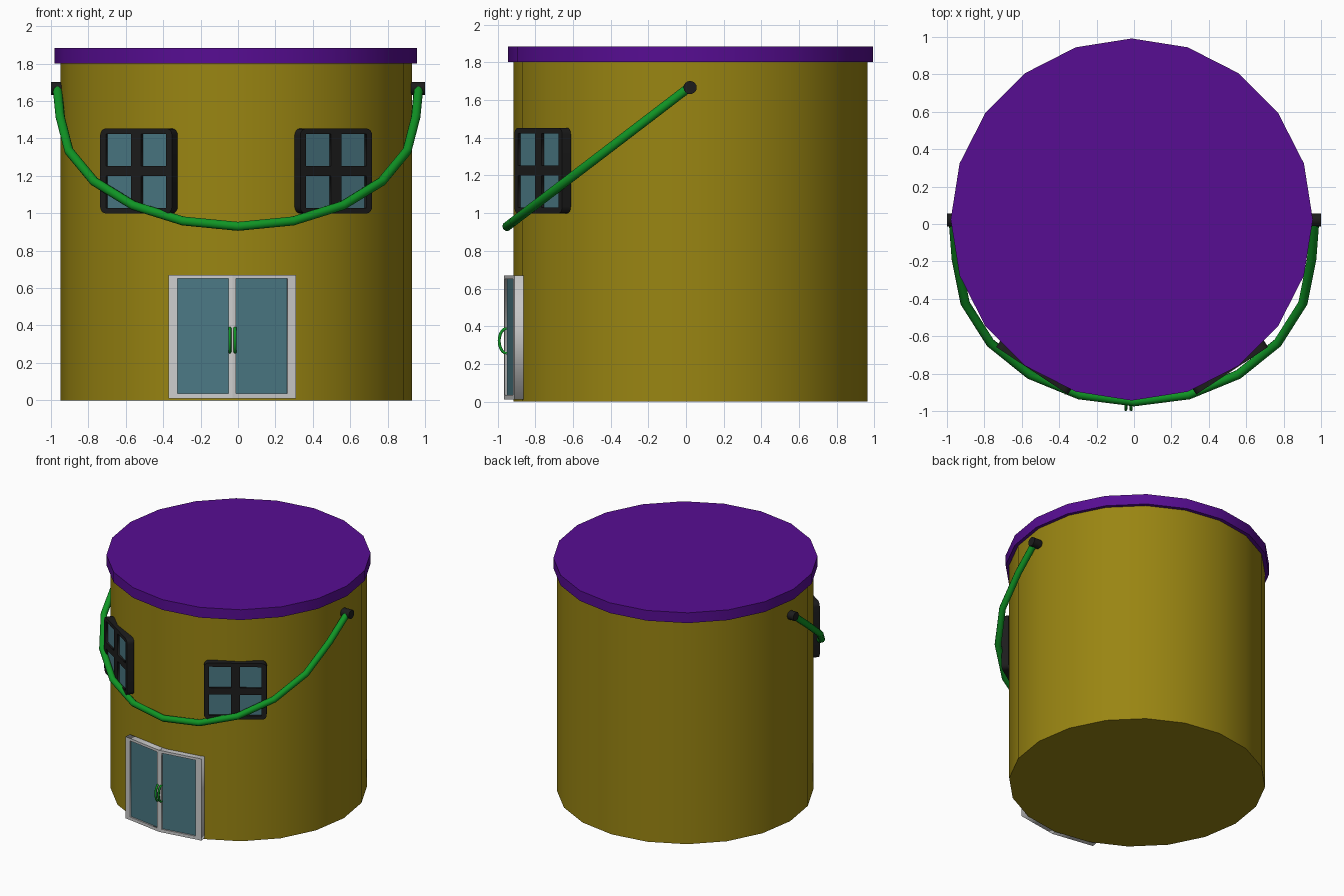
import bpy, math
from mathutils import Matrix, Vector

if "Cube" in bpy.data.objects:
    bpy.data.objects.remove(bpy.data.objects["Cube"])

CX, CY = -0.01, 0.024   # axis of the round body


def material(name, rgb):
    m = bpy.data.materials.new(name)
    m.diffuse_color = (*rgb, 1)
    m.use_nodes = True
    m.node_tree.nodes["Principled BSDF"].inputs["Base Color"].default_value = m.diffuse_color
    return m


YELLOW = material("mustard", (0.32, 0.235, 0.006))
PURPLE = material("purple", (0.095, 0.004, 0.29))
GREEN = material("green", (0.005, 0.30, 0.018))
BLACK = material("black", (0.012, 0.012, 0.012))
GLASS = material("glass", (0.07, 0.19, 0.23))


def finish(ob, name, mat, smooth=None):
    ob.name = name
    if mat:
        ob.data.materials.append(mat)
    if smooth:
        bpy.ops.object.select_all(action='DESELECT')
        ob.select_set(True)
        bpy.context.view_layer.objects.active = ob
        bpy.ops.object.shade_smooth_by_angle(angle=math.radians(smooth))
    return ob


def cylinder(name, r, depth, loc, mat, sides=20, rot=(0, 0, 0), smooth=30):
    bpy.ops.mesh.primitive_cylinder_add(vertices=sides, radius=r, depth=depth,
                                        location=loc, rotation=rot)
    return finish(bpy.context.object, name, mat, smooth)


def to_mesh(curve, name, mat, matrix=Matrix(), smooth=None):
    tmp = bpy.data.objects.new("tmp", curve)
    bpy.context.collection.objects.link(tmp)
    bpy.context.view_layer.update()
    dg = bpy.context.evaluated_depsgraph_get()
    mesh = bpy.data.meshes.new_from_object(tmp.evaluated_get(dg))
    bpy.data.objects.remove(tmp)
    ob = bpy.data.objects.new(name, mesh)
    bpy.context.collection.objects.link(ob)
    ob.matrix_world = matrix
    return finish(ob, name, mat, smooth)


def add_spline(curve, pts, cyclic):
    s = curve.splines.new('POLY')
    s.points.add(len(pts) - 1)
    for p, co in zip(s.points, pts):
        p.co = (*co, 1)
    s.use_cyclic_u = cyclic


def tube(name, pts, r, mat):
    c = bpy.data.curves.new(name, 'CURVE')
    c.dimensions = '3D'
    c.bevel_depth, c.bevel_resolution, c.use_fill_caps = r, 3, True
    add_spline(c, pts, False)
    return to_mesh(c, name, mat, smooth=50)


def rect(x0, x1, y0, y1, r=0.0):
    if not r:
        return [(x0, y0, 0), (x1, y0, 0), (x1, y1, 0), (x0, y1, 0)]
    pts = []
    for k, (cx, cy) in enumerate([(x1 - r, y1 - r), (x0 + r, y1 - r),
                                  (x0 + r, y0 + r), (x1 - r, y0 + r)]):
        for i in range(5):
            a = math.radians(90 * k + 22.5 * i)
            pts.append((cx + r * math.cos(a), cy + r * math.sin(a), 0))
    return pts


def plate(name, outline, holes, depth, matrix, mat):
    # upright flat plate with cut-outs, extruded evenly about its plane
    c = bpy.data.curves.new(name, 'CURVE')
    c.dimensions, c.fill_mode, c.extrude = '2D', 'BOTH', depth / 2
    for loop in [outline] + holes:
        add_spline(c, loop, True)
    return to_mesh(c, name, mat, matrix)


def facing(x, y, z, turn):
    return (Matrix.Translation((x, y, z)) @ Matrix.Rotation(turn, 4, 'Z')
            @ Matrix.Rotation(math.pi / 2, 4, 'X'))


# bucket-shaped body and flat roof lid
cylinder("body", 0.94, 1.81, (CX, CY, 0.905), YELLOW)
cylinder("roof_lid", 0.968, 0.083, (CX - 0.002, CY, 1.843), PURPLE)

# hinge pins
for side, s in (("left", -1), ("right", 1)):
    cylinder(side + "_hinge", 0.035, 0.1, (s * 0.95, 0.022, 1.667), BLACK,
             16, (0, math.pi / 2, 0))

# hanging carry handle: half circle with straight ends in a tilted plane
d = Vector((0, -0.97, -0.74)).normalized()
c0 = Vector((0, -0.95, 0.93)) - d * 0.96
path = [Vector((-0.965, 0.01, 1.663))]
for i in range(11):
    t = math.pi * i / 10
    path.append(c0 + Vector((-0.95 * math.cos(t), 0, 0)) + d * 0.96 * math.sin(t))
path.append(Vector((0.965, 0.01, 1.663)))
tube("carry_handle", path, 0.025, GREEN)

# four-pane windows
for side, s in (("left", -1), ("right", 1)):
    a = s * math.radians(33.5)

    def at(r):
        return facing(CX + r * math.sin(a), CY - r * math.cos(a), 1.226, a)
    holes = [rect(*u, *v) for u in ((-0.193, -0.033), (0.033, 0.193))
             for v in ((-0.197, -0.027), (0.027, 0.197))]
    plate(side + "_window_frame", rect(-0.23, 0.23, -0.227, 0.227, 0.035),
          holes, 0.055, at(0.942), BLACK)
    plate(side + "_window_glass", rect(-0.21, 0.21, -0.21, 0.21), [], 0.02,
          at(0.944), GLASS)

# double door, each leaf angled to follow the wall
for side, s in (("left", -1), ("right", 1)):
    a = s * math.radians(9)

    def leaf(back):
        return facing(-0.03 - back * math.sin(a), -0.965 + back * math.cos(a), 0, a)

    def span(u0, u1):
        return (min(s * u0, s * u1), max(s * u0, s * u1))
    plate(side + "_door_frame", rect(*span(0, 0.345), 0.01, 0.67),
          [rect(*span(0.02, 0.298), 0.035, 0.65)], 0.05, leaf(0.025), None)
    plate(side + "_door_glass", rect(*span(0.01, 0.31), 0.02, 0.66), [],
          0.02, leaf(0.022), GLASS)
    # bowed door pull
    pull = [(-0.03 + s * 0.014, -0.952 - 0.04 * math.sin(math.pi * i / 10),
             0.322 - 0.066 * math.cos(math.pi * i / 10)) for i in range(11)]
    tube(side + "_door_pull", pull, 0.008, GREEN)
